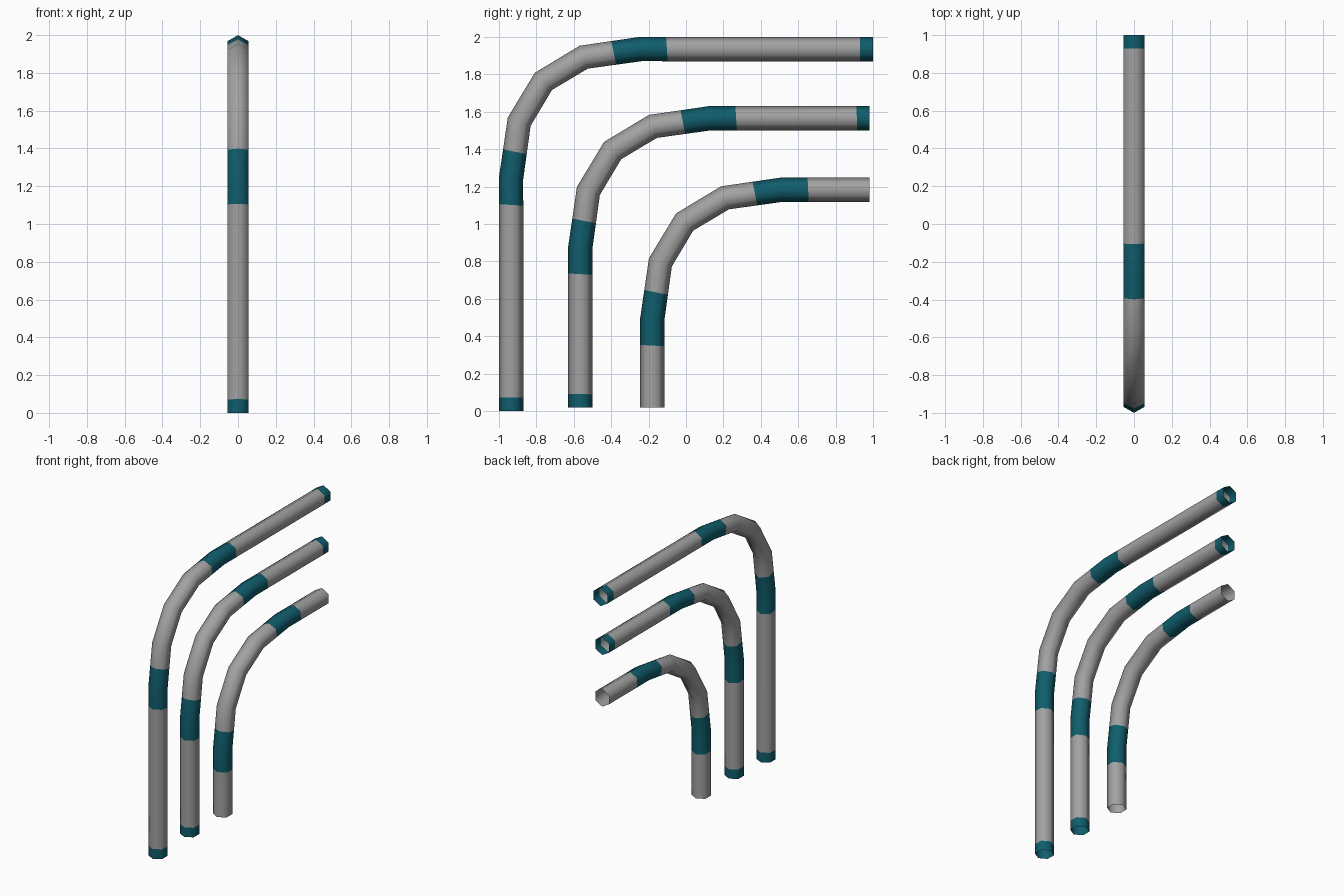
import bpy, bmesh, math
from mathutils import Vector

if "Cube" in bpy.data.objects:
    bpy.data.objects.remove(bpy.data.objects["Cube"])

RADIUS, SIDES, BEND, BAND = 0.065, 6, 0.69, 0.143


def material(name, rgb):
    m = bpy.data.materials.new(name)
    m.diffuse_color = (*rgb, 1)
    m.use_nodes = True
    m.node_tree.nodes["Principled BSDF"].inputs["Base Color"].default_value = m.diffuse_color
    return m


grey = material("pipe grey", (0.36, 0.36, 0.36))
teal = material("band teal", (0.005, 0.11, 0.15))


def ring(centre, tangent):
    """Hexagon across the path, one corner pointing to the outside of the bend."""
    t = tangent.normalized()
    out = Vector((0, -t.z, t.y))
    side = Vector((1, 0, 0))
    return [centre + RADIUS * (out * math.cos(a) + side * math.sin(a))
            for a in (2 * math.pi * i / SIDES for i in range(SIDES))]


def blend(a, b, f):
    return [p.lerp(q, f) for p, q in zip(a, b)]


def pipe(name, y, z, z_start, y_end, cap_start, cap_end):
    # centre line: riser, quadratic bend in four steps, horizontal run
    a, c, b = Vector((0, y, z - BEND)), Vector((0, y, z)), Vector((0, y + BEND, z))
    path = [Vector((0, y, z_start))]
    path += [a * (1 - t) ** 2 + c * 2 * t * (1 - t) + b * t * t
             for t in (0, .25, .5, .75, 1)]
    path.append(Vector((0, y_end, z)))
    dirs = [(q - p).normalized() for p, q in zip(path, path[1:])]
    tangents = [dirs[0]] + [p + q for p, q in zip(dirs, dirs[1:])] + [dirs[-1]]
    rings = [ring(p, t) for p, t in zip(path, tangents)]
    lengths = [(q - p).length for p, q in zip(path, path[1:])]

    # colour changes as (segment, distance from its start); colours alternate
    cuts = [(0, cap_start)] if cap_start else []
    cuts += [(0, lengths[0] - BAND), (1, BAND),
             (4, lengths[4] - BAND), (5, BAND)]
    if cap_end:
        cuts.append((5, lengths[5] - cap_end))
    colour = 1 if cap_start else 0
    sections, colours = [rings[0]], []
    for i, length in enumerate(lengths):
        for seg, d in cuts:
            if seg == i:
                sections.append(blend(rings[i], rings[i + 1], d / length))
                colours.append(colour)
                colour = 1 - colour
        sections.append(rings[i + 1])
        colours.append(colour)

    # open-ended tube skinned through the sections
    bm = bmesh.new()
    vs = [[bm.verts.new(p) for p in s] for s in sections]
    for lo, hi, col in zip(vs, vs[1:], colours):
        for i in range(SIDES):
            j = (i + 1) % SIDES
            f = bm.faces.new((lo[i], lo[j], hi[j], hi[i]))
            f.material_index = col
            f.smooth = True
    bm.normal_update()
    bm.faces.ensure_lookup_table()
    # make sure the skin faces outward
    f = bm.faces[0]
    if (f.calc_center_median() - path[0]).dot(f.normal) < 0:
        bmesh.ops.reverse_faces(bm, faces=bm.faces[:])
    me = bpy.data.meshes.new(name)
    bm.to_mesh(me)
    bm.free()
    me.materials.append(grey)
    me.materials.append(teal)
    bpy.context.collection.objects.link(bpy.data.objects.new(name, me))


pipe("outer_pipe", -0.935, 1.935, 0.0, 1.0, 0.072, 0.07)
pipe("middle_pipe", -0.565, 1.565, 0.02, 0.98, 0.07, 0.067)
pipe("inner_pipe", -0.18, 1.183, 0.02, 0.98, 0, 0)
